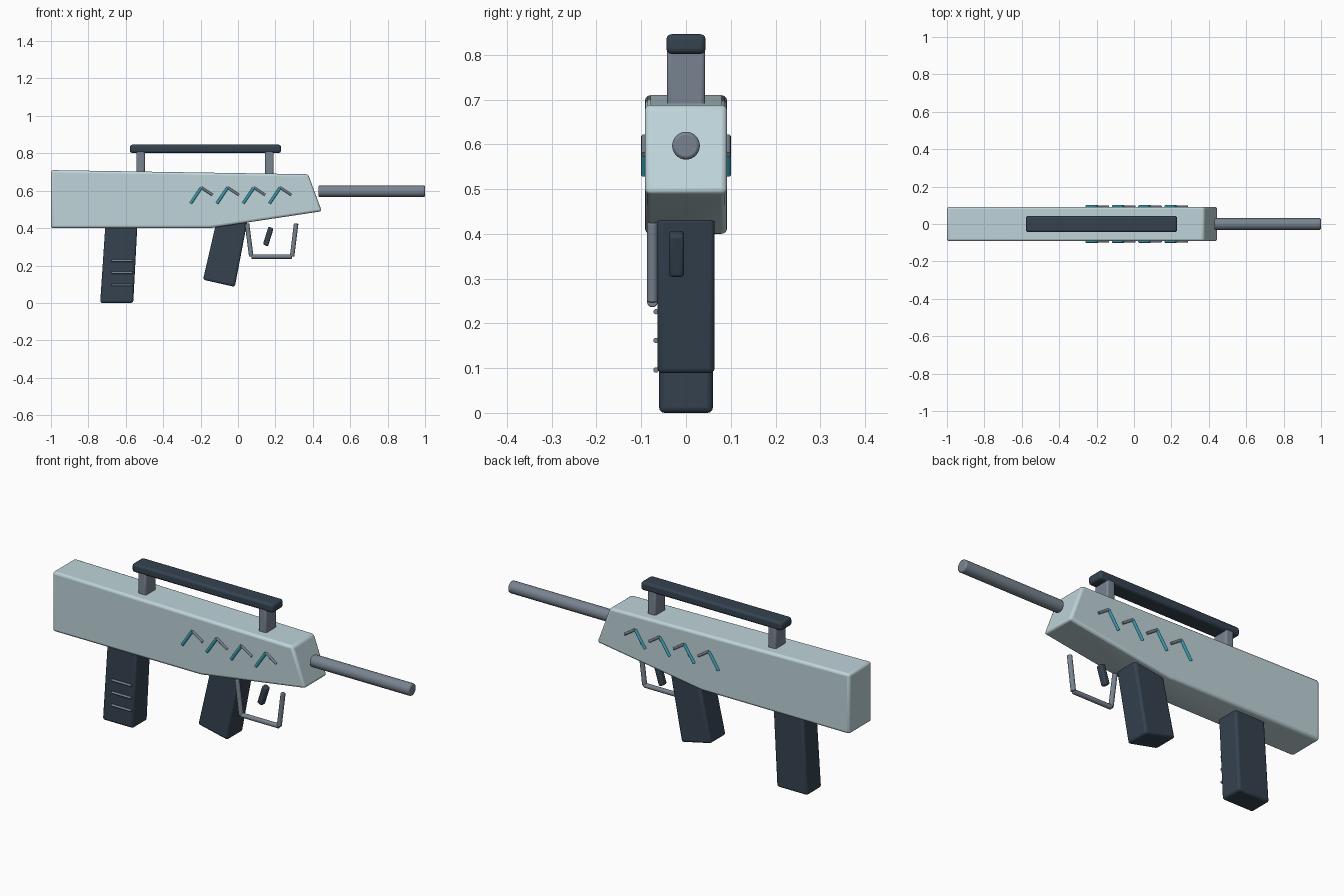
import bpy, bmesh
from mathutils import Vector

if "Cube" in bpy.data.objects:
    bpy.data.objects.remove(bpy.data.objects["Cube"])


def material(name, rgb):
    m = bpy.data.materials.new(name)
    m.diffuse_color = (*rgb, 1)
    m.use_nodes = True
    m.node_tree.nodes["Principled BSDF"].inputs["Base Color"].default_value = m.diffuse_color
    return m


PALE = material("pale_shell", (0.52, 0.66, 0.70))
STEEL = material("steel", (0.19, 0.23, 0.28))
DARK = material("dark_polymer", (0.035, 0.055, 0.08))
TEAL = material("teal_accent", (0.04, 0.35, 0.46))


def finish(name, bm, mat, bevel=0.0, segments=3, mirror=False):
    bmesh.ops.recalc_face_normals(bm, faces=bm.faces)
    mesh = bpy.data.meshes.new(name)
    bm.to_mesh(mesh)
    bm.free()
    mesh.materials.append(mat)
    ob = bpy.data.objects.new(name, mesh)
    bpy.context.collection.objects.link(ob)
    if bevel:
        b = ob.modifiers.new("bevel", 'BEVEL')
        b.width, b.segments, b.limit_method = bevel, segments, 'ANGLE'
        b.angle_limit = 0.6 if len(mesh.polygons) > 10 else 0.1
    if mirror:
        m = ob.modifiers.new("mirror", 'MIRROR')
        m.use_axis = (False, True, False)
    bpy.context.view_layer.objects.active = ob
    ob.select_set(True)
    bpy.ops.object.shade_smooth_by_angle(angle=0.6)
    ob.select_set(False)
    return ob


def slab(name, profile, y0, y1, mat, bevel):
    """Side profile in x, z extruded across y."""
    bm = bmesh.new()
    face = bm.faces.new([bm.verts.new((x, y0, z)) for x, z in profile])
    ext = bmesh.ops.extrude_face_region(bm, geom=[face])
    verts = [v for v in ext["geom"] if isinstance(v, bmesh.types.BMVert)]
    bmesh.ops.translate(bm, verts=verts, vec=(0, y1 - y0, 0))
    return finish(name, bm, mat, bevel)


def box(name, x0, x1, z0, z1, half_y, mat, bevel):
    return slab(name, [(x0, z0), (x1, z0), (x1, z1), (x0, z1)], -half_y, half_y, mat, bevel)


def rod(name, a, b, y, radius, mat, sides=16, bevel=0.0, mirror=False):
    """Cylinder between two x, z points at depth y."""
    p, q = Vector((a[0], y, a[1])), Vector((b[0], y, b[1]))
    bm = bmesh.new()
    bmesh.ops.create_cone(bm, cap_ends=True, segments=sides, radius1=radius,
                          radius2=radius, depth=(q - p).length)
    rot = (q - p).to_track_quat('Z', 'Y').to_matrix().to_4x4()
    rot.translation = (p + q) / 2
    bm.transform(rot)
    return finish(name, bm, mat, bevel, 2, mirror)


# Main shell and barrel
slab("body_shell", [(-1, 0.40), (-0.15, 0.40), (0.448, 0.49), (0.375, 0.688), (-1, 0.71)],
     -0.092, 0.092, PALE, 0.013)
rod("barrel", (0.43, 0.597), (1.0, 0.597), 0, 0.031, STEEL, 32, 0.007)

# Magazine with front ribs
slab("magazine", [(-0.737, 0), (-0.56, 0), (-0.538, 0.42), (-0.709, 0.42)],
     -0.06, 0.06, DARK, 0.012)
for i, z in enumerate((0.226, 0.162, 0.096)):
    rod(f"magazine_rib_{i}", (-0.676, z), (-0.563, z), -0.067, 0.006, STEEL, 12)

# Grip and trigger
slab("grip", [(-0.187, 0.124), (-0.017, 0.086), (0.05, 0.437), (-0.115, 0.437)],
     -0.064, 0.064, DARK, 0.012)
slab("trigger", [(0.133, 0.313), (0.16, 0.301), (0.19, 0.397), (0.163, 0.409)],
     -0.038, -0.004, DARK, 0.008)

# Trigger guard
guard = [(0.048, 0.425), (0.071, 0.248), (0.289, 0.248), (0.311, 0.425)]
for i in range(3):
    rod(f"trigger_guard_{i}", guard[i], guard[i + 1], -0.075, 0.012, STEEL, 16, 0.003)

# Carry handle
box("carry_handle", -0.578, 0.23, 0.802, 0.846, 0.044, DARK, 0.012)
for side, x in (("rear", -0.521), ("front", 0.168)):
    box(f"handle_post_{side}", x - 0.023, x + 0.023, 0.68, 0.815, 0.043, STEEL, 0.009)

# Chevron accents on both sides
for i in range(4):
    x = -0.253 + 0.1405 * i
    rod(f"chevron_teal_{i}", (x, 0.532), (x + 0.057, 0.617), -0.0935, 0.0075, TEAL, 12, 0, True)
    rod(f"chevron_grey_{i}", (x + 0.057, 0.617), (x + 0.117, 0.577), -0.0935, 0.0065, STEEL, 12, 0, True)
